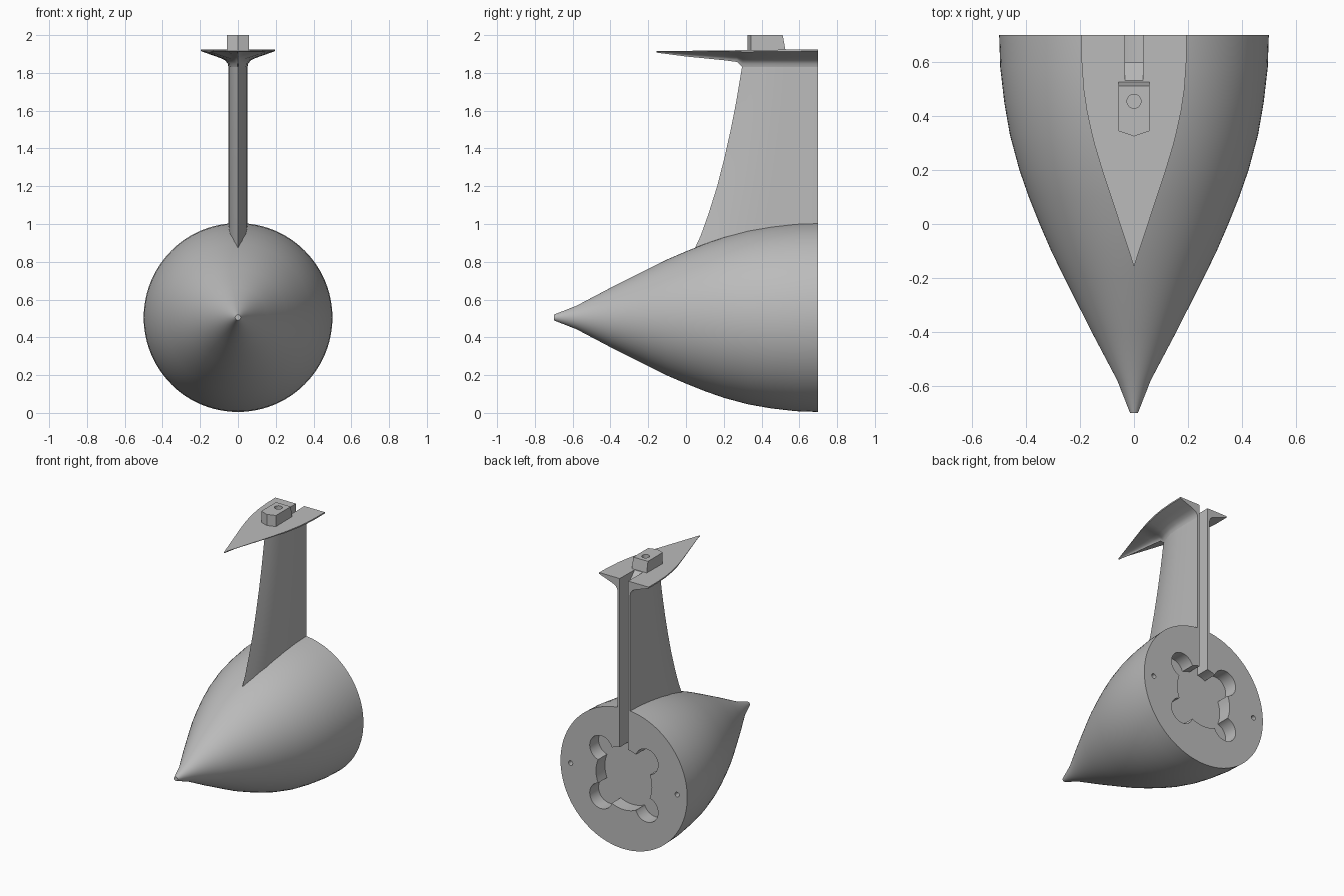
import bpy, bmesh
from math import sin, cos, pi, radians
from mathutils import Matrix, Vector

cube = bpy.data.objects.get("Cube")
if cube:
    bpy.data.objects.remove(cube)

grey = bpy.data.materials.new("plain grey")
grey.use_nodes = True
grey.diffuse_color = (0.5, 0.5, 0.5, 1)
grey.node_tree.nodes["Principled BSDF"].inputs["Base Color"].default_value = (0.5, 0.5, 0.5, 1)

AXIS_Z = 0.505
BACK = 0.7


def loft(name, rings):
    """Skin a stack of equal closed rings and cap both ends."""
    bm = bmesh.new()
    rows = [[bm.verts.new(p) for p in ring] for ring in rings]
    n = len(rows[0])
    for a, b in zip(rows, rows[1:]):
        for i in range(n):
            j = (i + 1) % n
            bm.faces.new((a[i], a[j], b[j], b[i]))
    bm.faces.new(rows[0])
    bm.faces.new(rows[-1])
    bmesh.ops.recalc_face_normals(bm, faces=bm.faces)
    mesh = bpy.data.meshes.new(name)
    bm.to_mesh(mesh)
    bm.free()
    ob = bpy.data.objects.new(name, mesh)
    bpy.context.collection.objects.link(ob)
    mesh.materials.append(grey)
    return ob


def circle(r, y, x=0, z=AXIS_Z, n=48):
    return [(x + r * cos(2 * pi * i / n), y, z + r * sin(2 * pi * i / n)) for i in range(n)]


def drill(r, x, z, depth, n=32):
    """Cutter running into the back face."""
    return loft("drill_cutter", [circle(r, BACK - depth, x, z, n), circle(r, BACK + 0.1, x, z, n)])


def slot():
    """Cutter for the rear channel, leaning forward at its top."""
    side = [(0.6, 0.7), (0.6, 1.85), (0.53, 1.925), (0.53, 2.1), (0.8, 2.1), (0.8, 0.7)]
    return loft("slot_cutter", [[(x, y, z) for y, z in side] for x in (-0.033, 0.033)])


def cut(ob, cutters):
    for c in cutters:
        c.hide_render = True
        mod = ob.modifiers.new("cut", "BOOLEAN")
        mod.operation, mod.solver, mod.object = "DIFFERENCE", "EXACT", c
        bpy.context.view_layer.objects.active = ob
        bpy.ops.object.modifier_apply(modifier=mod.name)
        bpy.data.objects.remove(c)


def interp(table, v):
    for (a, fa), (b, fb) in zip(table, table[1:]):
        if v <= b:
            return fa + (fb - fa) * (v - a) / (b - a)
    return table[-1][1]


# Pointed round body, turned about the y axis
profile = [(-0.7, 0.015), (-0.58, 0.062), (-0.4, 0.157), (-0.2, 0.258), (-0.1, 0.307), (0, 0.35),
           (0.1, 0.39), (0.2, 0.425), (0.33, 0.46), (0.45, 0.481), (0.58, 0.496), (BACK, 0.5)]
body = loft("body", [circle(r, y, n=96) for y, r in profile])

# Lobed pocket, two pin holes and the channel in the back face
pocket = [drill(0.22, 0, AXIS_Z, 0.1, 48)]
pocket += [drill(0.09, sx * 0.18, AXIS_Z + sz * 0.17, 0.1) for sx in (-1, 1) for sz in (-1, 1)]
pins = [drill(0.017, sx * 0.42, AXIS_Z, 0.08, 16) for sx in (-1, 1)]
cut(body, pocket + pins + [slot()])

# Swept strut with a sharp leading edge
lead = [(0.8, 0.01), (0.88, 0.055), (1.0, 0.102), (1.2, 0.165), (1.4, 0.216),
        (1.6, 0.258), (1.83, 0.297), (1.9, 0.305)]
foil = [(0.12, 0.02), (0.3, 0.041), (0.5, 0.048), (0.75, 0.05), (1, 0.05)]


def strut_ring(z):
    y0 = interp(lead, z)
    half = [(w, y0 + t * (BACK - y0), z) for t, w in foil]
    return [(0, y0, z)] + half + [(-x, y, z) for x, y, z in reversed(half)]


strut = loft("strut", [strut_ring(z) for z in (0.84, 0.94, 1.05, 1.2, 1.35, 1.5, 1.65, 1.84, 1.87)])
cut(strut, [slot()])

# Arrow-shaped top plate with a flared underside
width = [(-0.155, 0.001), (0, 0.052), (0.2, 0.118), (0.3, 0.148), (0.4, 0.172),
         (0.5, 0.187), (0.6, 0.194), (BACK, 0.195)]
depth = [(-0.155, 0.008), (0, 0.03), (0.2, 0.052), (0.27, 0.062), (0.3, 0.09), (BACK, 0.095)]
flare = [(1, 0), (1, 0.1), (0.6, 0.32), (0.3, 0.48), (0.12, 0.62), (0.03, 0.8), (0, 1)]


def plate_ring(y):
    w, d = interp(width, y), interp(depth, y)
    keel = min(interp([(0.297, 0.001)] + [(0.297 + t * 0.403, k) for t, k in foil], max(y, 0.297)), w * 0.9)
    top = 1.915 + 0.01 * (y + 0.155) / 0.855
    half = [(keel + f * (w - keel), y, top - g * d) for f, g in flare]
    return half + [(-x, yy, z) for x, yy, z in reversed(half)]


plate = loft("top_plate", [plate_ring(y) for y in
                           (-0.155, -0.08, 0, 0.1, 0.2, 0.27, 0.3, 0.35, 0.42, 0.5, 0.6, BACK)])
cut(plate, [slot()])

# Mounting block with a blunt point, sloped back and bolt hole
def block_ring(z, rear):
    w = 0.058
    return [(0, 0.325, z), (w, 0.345, z), (w, rear, z), (-w, rear, z), (-w, 0.345, z)]


block = loft("mounting_block", [block_ring(1.9, 0.53), block_ring(2.0, 0.512)])
bolt = [[(0.026 * cos(2 * pi * i / 24), 0.455 + 0.026 * sin(2 * pi * i / 24), z) for i in range(24)]
        for z in (1.94, 2.1)]
cut(block, [loft("bolt_cutter", bolt)])

# Smooth shading with crisp edges
bpy.ops.object.select_all(action="DESELECT")
for ob in (body, strut, plate, block):
    ob.select_set(True)
bpy.context.view_layer.objects.active = body
bpy.ops.object.shade_smooth_by_angle(angle=radians(30))
